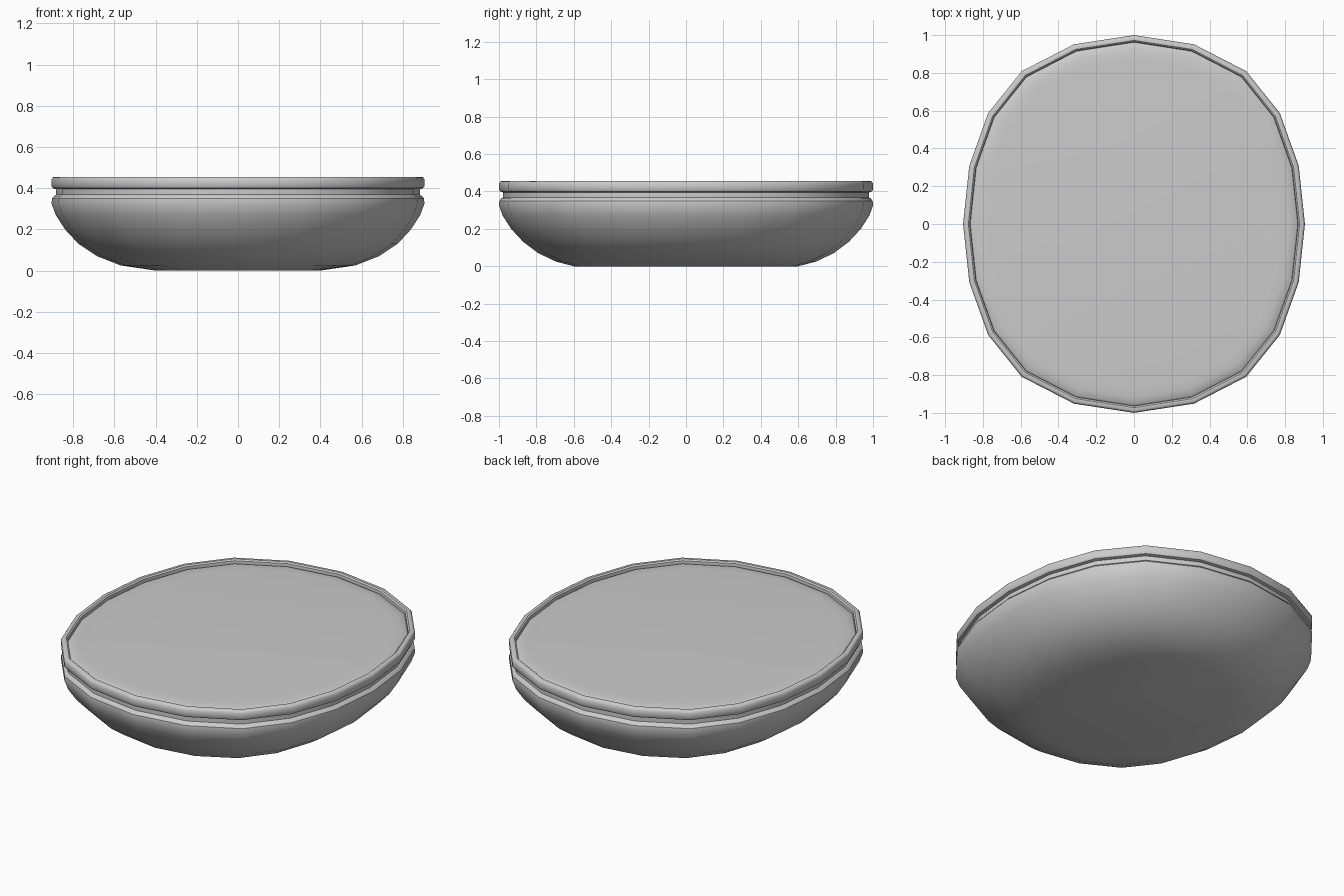
import bpy, bmesh, math

if "Cube" in bpy.data.objects:
    bpy.data.objects.remove(bpy.data.objects["Cube"])

# Quarter outline of the 20-sided oval, from the back point round to the right point
QUARTER = [(x, math.cos(math.radians(18 * i)))
           for i, x in enumerate([0, 0.318, 0.594, 0.772, 0.872, 0.905])]
HALF = QUARTER + [(x, -y) for x, y in QUARTER[-2::-1]]
OVAL = HALF + [(-x, y) for x, y in HALF[-2:0:-1]]
OVAL.reverse()  # counter-clockwise


def loft(name, levels, cap_bottom=False, cap_top=False, closed=False):
    """Skin oval rings given as (x inset, y inset, z)."""
    bm = bmesh.new()
    rings = [[bm.verts.new((x * (1 - dx / 0.905), y * (1 - dy), z)) for x, y in OVAL]
             for dx, dy, z in levels]
    n = len(OVAL)
    pairs = list(zip(rings, rings[1:]))
    if closed:
        pairs.append((rings[-1], rings[0]))
    for a, b in pairs:
        for i in range(n):
            j = (i + 1) % n
            bm.faces.new((a[i], a[j], b[j], b[i]))
    if cap_bottom:
        bm.faces.new(rings[0][::-1])
    if cap_top:
        bm.faces.new(rings[-1])
    mesh = bpy.data.meshes.new(name)
    bm.to_mesh(mesh)
    bm.free()
    ob = bpy.data.objects.new(name, mesh)
    bpy.context.collection.objects.link(ob)
    bpy.ops.object.select_all(action='DESELECT')
    ob.select_set(True)
    bpy.context.view_layer.objects.active = ob
    bpy.ops.object.shade_smooth_by_angle(angle=math.radians(35))
    return ob


# Rounded bowl with a shoulder and a narrow neck under the rim
loft("bowl", [
    (0.505, 0.40, 0.0), (0.335, 0.305, 0.025), (0.22, 0.21, 0.07),
    (0.13, 0.13, 0.13), (0.065, 0.065, 0.20), (0.02, 0.02, 0.27),
    (0.0, 0.0, 0.325), (0.002, 0.002, 0.35), (0.012, 0.012, 0.362),
    (0.022, 0.022, 0.368), (0.022, 0.022, 0.41)],
    cap_bottom=True)

# Raised band around the top
rim = [(0.022, 0.395), (0.006, 0.400), (0.0, 0.410), (0.0, 0.442),
       (0.006, 0.452), (0.012, 0.455), (0.028, 0.455), (0.036, 0.448),
       (0.038, 0.425), (0.038, 0.395)]
loft("rim", [(d, d, z) for d, z in rim], closed=True)

# Slightly cushioned top panel inside the rim
panel = [(0.038, 0.43), (0.05, 0.437), (0.08, 0.443), (0.13, 0.446)]
loft("top_panel", [(d, d, z) for d, z in panel], cap_top=True)
